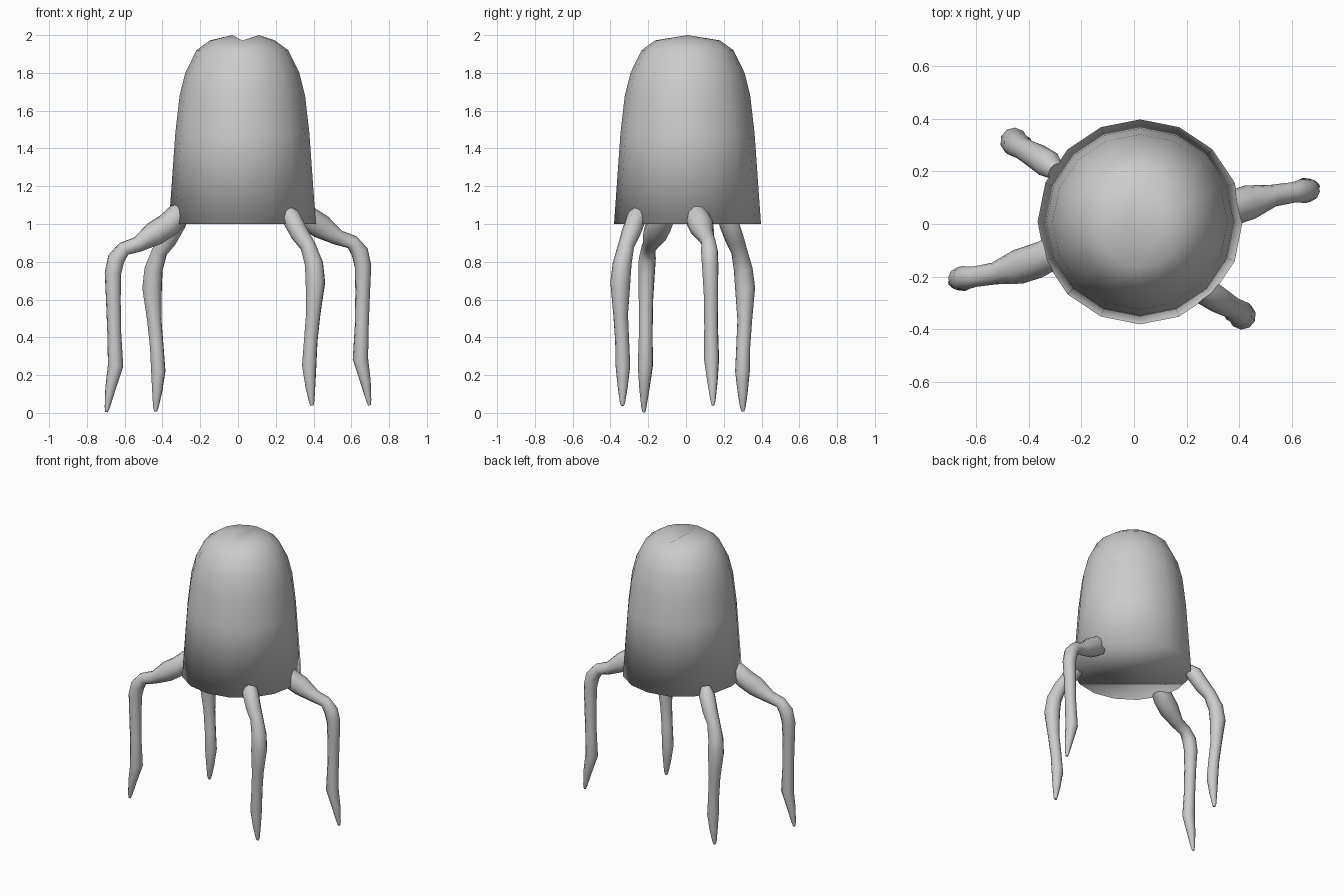
import bpy, bmesh, math

if "Cube" in bpy.data.objects:
    bpy.data.objects.remove(bpy.data.objects["Cube"])

grey = bpy.data.materials.new("plain_grey")
grey.diffuse_color = (0.6, 0.6, 0.6, 1)
grey.use_nodes = True
grey.node_tree.nodes["Principled BSDF"].inputs["Base Color"].default_value = grey.diffuse_color

# Domed body: 16-sided profile, flat underside, two shallow peaks on top
N, CX, CY = 16, 0.023, 0.008
PROFILE = [(0.389, 1.0), (0.355, 1.48), (0.332, 1.68), (0.302, 1.80),
           (0.243, 1.92), (0.172, 1.972)]
bm = bmesh.new()
rings = []
for r, z in PROFILE:
    rings.append([bm.verts.new((CX + r * math.cos(math.tau * i / N),
                                CY + r * math.sin(math.tau * i / N), z))
                  for i in range(N)])
for a, b in zip(rings, rings[1:]):
    for i in range(N):
        j = (i + 1) % N
        bm.faces.new((a[i], a[j], b[j], b[i]))
bm.faces.new(rings[0][::-1])
# Each half of the crown is a fan to its own peak, leaving a crease between
top = rings[-1]
for start, px in ((4, -0.03), (12, 0.112)):
    peak = bm.verts.new((px, CY, 2.0))
    half = [top[(start + k) % N] for k in range(N // 2 + 1)]
    for a, b in zip(half, half[1:] + half[:1]):
        bm.faces.new((a, b, peak))
for f in bm.faces:
    f.smooth = True
me = bpy.data.meshes.new("body")
bm.to_mesh(me)
bm.free()
me.materials.append(grey)
bpy.context.collection.objects.link(bpy.data.objects.new("body", me))


# Tapered leg swept along points of (x, y, z, radius)
def leg(name, pts):
    cu = bpy.data.curves.new(name, 'CURVE')
    cu.dimensions = '3D'
    cu.bevel_depth = 1.0
    cu.bevel_resolution = 3
    cu.use_fill_caps = True
    sp = cu.splines.new('POLY')
    sp.points.add(len(pts) - 1)
    for p, (x, y, z, r) in zip(sp.points, pts):
        p.co = (x, y, z, 1)
        p.radius = r
    cu.materials.append(grey)
    ob = bpy.data.objects.new(name, cu)
    bpy.context.collection.objects.link(ob)
    bpy.ops.object.select_all(action='DESELECT')
    ob.select_set(True)
    bpy.context.view_layer.objects.active = ob
    bpy.ops.object.convert(target='MESH')
    bpy.ops.object.shade_smooth()


# Half-turn copy about the vertical axis, with a small shift
def turned(pts, dx, dy, dz):
    return [(-x + dx, -y + dy, z + dz, r) for x, y, z, r in pts]


wide = [(-0.28, -0.105, 1.075, 0.045), (-0.315, -0.115, 1.05, 0.062),
        (-0.37, -0.14, 0.995, 0.066), (-0.44, -0.163, 0.95, 0.066),
        (-0.53, -0.188, 0.892, 0.042), (-0.605, -0.20, 0.868, 0.039),
        (-0.645, -0.205, 0.815, 0.046), (-0.662, -0.208, 0.74, 0.044),
        (-0.66, -0.212, 0.60, 0.039), (-0.655, -0.213, 0.42, 0.037),
        (-0.648, -0.215, 0.25, 0.041), (-0.675, -0.22, 0.13, 0.028),
        (-0.692, -0.223, 0.03, 0.014), (-0.696, -0.223, 0.004, 0.007)]
narrow = [(0.25, -0.235, 1.075, 0.035), (0.28, -0.262, 1.035, 0.053),
          (0.325, -0.292, 0.95, 0.05), (0.37, -0.317, 0.885, 0.043),
          (0.402, -0.338, 0.79, 0.05), (0.41, -0.348, 0.69, 0.053),
          (0.398, -0.346, 0.52, 0.039), (0.385, -0.338, 0.38, 0.037),
          (0.377, -0.334, 0.25, 0.039), (0.383, -0.335, 0.14, 0.027),
          (0.390, -0.336, 0.06, 0.015), (0.391, -0.336, 0.038, 0.008)]

leg("front_left_leg", wide)
leg("back_right_leg", turned(wide, 0.0, -0.08, 0.036))
leg("front_right_leg", narrow)
leg("back_left_leg", turned(narrow, -0.045, -0.035, -0.03))
